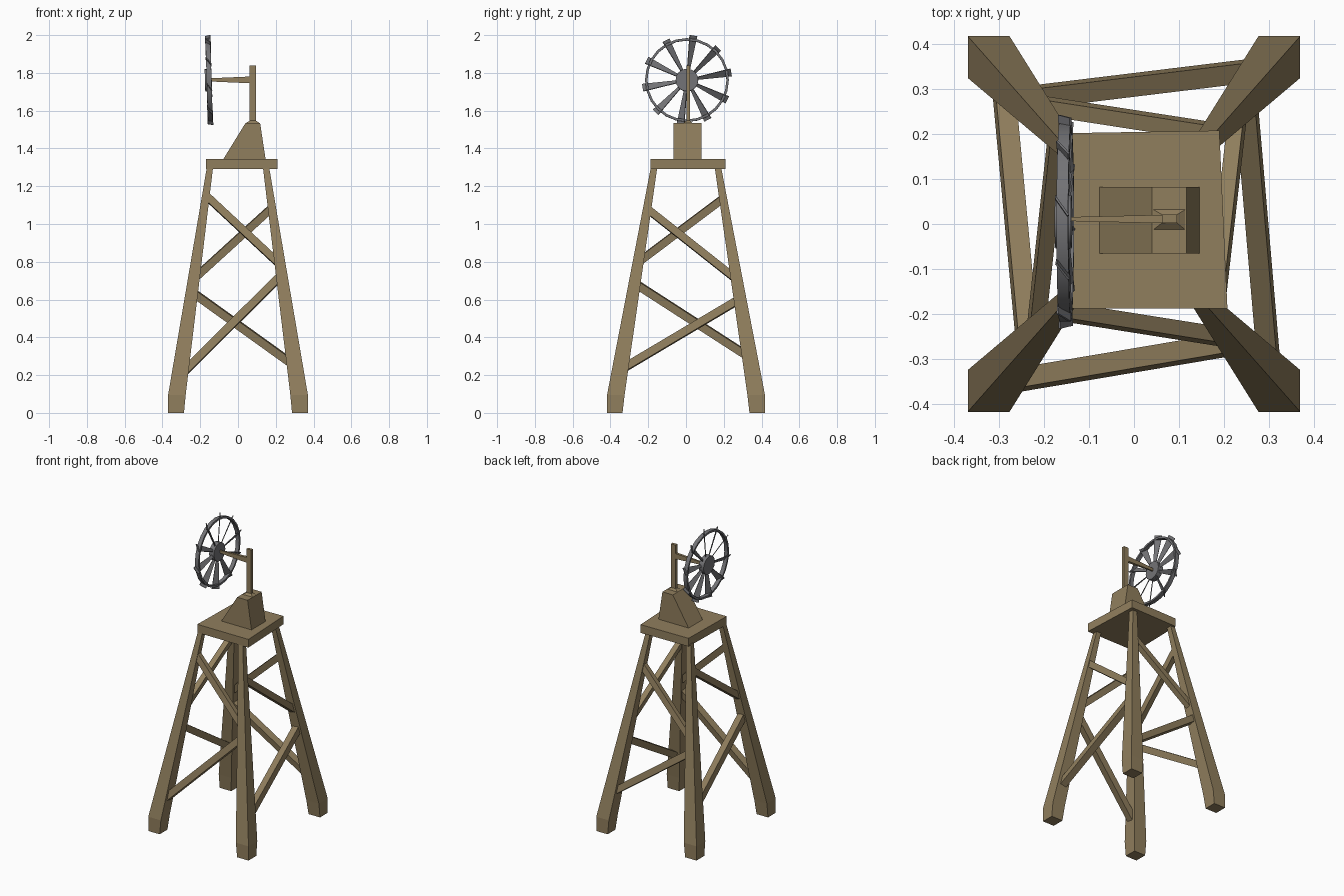
import bpy, bmesh, math
from mathutils import Vector, Matrix

if "Cube" in bpy.data.objects:
    bpy.data.objects.remove(bpy.data.objects["Cube"])


def material(name, rgb):
    m = bpy.data.materials.new(name)
    m.diffuse_color = (*rgb, 1)
    m.use_nodes = True
    m.node_tree.nodes["Principled BSDF"].inputs["Base Color"].default_value = m.diffuse_color
    return m


WOOD = material("weathered wood", (0.28, 0.21, 0.11))
STEEL = material("grey steel", (0.17, 0.17, 0.18))


def finish(name, bm, mat):
    bmesh.ops.recalc_face_normals(bm, faces=bm.faces)
    me = bpy.data.meshes.new(name)
    bm.to_mesh(me)
    bm.free()
    me.materials.append(mat)
    ob = bpy.data.objects.new(name, me)
    bpy.context.collection.objects.link(ob)
    return ob


def loft(bm, rings, cap=True):
    """Skin a list of equal-length point rings; without caps it closes on itself."""
    vs = [[bm.verts.new(p) for p in r] for r in rings]
    n = len(vs[0])
    pairs = list(zip(vs, vs[1:])) + ([] if cap else [(vs[-1], vs[0])])
    for a, b in pairs:
        for i in range(n):
            j = (i + 1) % n
            bm.faces.new((a[i], a[j], b[j], b[i]))
    if cap:
        bm.faces.new(vs[0])
        bm.faces.new(vs[-1])


def rect(x0, x1, y0, y1, z):
    return [(x0, y0, z), (x1, y0, z), (x1, y1, z), (x0, y1, z)]


def solid(name, rings, mat=WOOD):
    bm = bmesh.new()
    loft(bm, rings)
    return finish(name, bm, mat)


# Four tapering legs with square feet
for sx, side in ((-1, "left"), (1, "right")):
    for sy, end in ((-1, "front"), (1, "back")):
        solid(f"{end}_{side}_leg", [
            rect(sx * .286, sx * .37, sy * .336, sy * .418, 0),
            rect(sx * .277, sx * .37, sy * .325, sy * .418, .095),
            rect(sx * .132, sx * .165, sy * .152, sy * .186, 1.30)])


def leg_centre(sx, sy, z):
    t = (z - .095) / 1.2
    return Vector((sx * (.3225 - .1745 * t), sy * (.3725 - .2035 * t), z))


# Zigzag braces, one upper and one lower per side
def brace(name, a, b, normal, w, d):
    u = (b - a).normalized()
    n = Vector(normal)
    n = (n - u * n.dot(u)).normalized()
    s = u.cross(n)
    solid(name, [[p + s * w * i + n * d * j for i, j in
                  ((-.5, -.5), (.5, -.5), (.5, .5), (-.5, .5))] for p in (a, b)])


# side: (first leg, second leg, outward normal, upper heights, lower heights)
SIDES = {
    "front": ((-1, -1), (1, -1), (0, -1, .17), (1.15, .785), (.195, .73)),
    "back": ((-1, 1), (1, 1), (0, 1, .17), (.71, 1.085), (.64, .25)),
    "right": ((1, -1), (1, 1), (1, 0, .15), (1.08, .705), (.225, .603)),
    "left": ((-1, -1), (-1, 1), (-1, 0, .15), (.797, 1.135), (.687, .293)),
}
for side, (p, q, nrm, up, low) in SIDES.items():
    brace(f"{side}_upper_brace", leg_centre(*p, up[0]), leg_centre(*q, up[1]), nrm, .04, .035)
    brace(f"{side}_lower_brace", leg_centre(*p, low[0]), leg_centre(*q, low[1]), nrm, .042, .045)

# Slightly crooked platform
deck = [(-.169, -.188), (.208, -.188), (.19, .208), (-.16, .202)]
solid("platform", [[(x, y, z) for x, y in deck] for z in (1.29, 1.345)])

# Sloped pedestal, flared post and tapered axle arm
solid("pedestal", [rect(-.078, .146, -.066, .082, 1.343),
                   rect(.04, .117, -.066, .082, 1.535)])
solid("post", [rect(.04, .117, -.015, .034, 1.533),
               rect(.062, .096, .002, .021, 1.547),
               rect(.062, .096, .002, .021, 1.838)])
solid("axle_arm", [[(x, .011 + y * s, 1.763 + z * s * 1.9) for y, z in
                    ((-1, -1), (1, -1), (1, 1), (-1, 1))]
                   for x, s in ((-.145, .0045), (.07, .0095))])

# Wind wheel, built around the x axis then tilted slightly
TILT = Matrix.Translation((-.153, .005, 1.762)) @ Matrix.Rotation(-.03, 4, 'Y')


def around(x, r, a):
    return (x, r * math.cos(a), r * math.sin(a))


def smooth(ob):
    bpy.ops.object.select_all(action='DESELECT')
    ob.select_set(True)
    bpy.context.view_layer.objects.active = ob
    bpy.ops.object.shade_smooth_by_angle(angle=math.radians(35))


# Rim
N = 24
bm = bmesh.new()
loft(bm, [[around(x, r, 2 * math.pi * i / N) for x, r in
           ((-.013, .209), (.013, .209), (.013, .222), (-.013, .222))]
          for i in range(N)], cap=False)
bm.transform(TILT)
smooth(finish("wheel_rim", bm, STEEL))

# Hub
bm = bmesh.new()
loft(bm, [[around(x, .06, 2 * math.pi * i / 16) for i in range(16)] for x in (-.022, .014)])
bm.transform(TILT)
smooth(finish("wheel_hub", bm, STEEL))

# Pitched blades, widening outwards
bm = bmesh.new()
for k in range(10):
    blade = bmesh.new()
    loft(blade, [[(i * .005, r, j * w) for i, j in
                  ((-.5, -.5), (.5, -.5), (.5, .5), (-.5, .5))]
                 for r, w in ((.05, .016), (.238, .048))])
    blade.transform(Matrix.Rotation(math.radians(9.8 + 36 * k), 4, 'X')
                    @ Matrix.Rotation(math.radians(35), 4, 'Y'.replace('Y', 'Y')))
    tmp = bpy.data.meshes.new("blade_tmp")
    blade.to_mesh(tmp)
    blade.free()
    bm.from_mesh(tmp)
    bpy.data.meshes.remove(tmp)
bm.transform(TILT)
finish("wheel_blades", bm, STEEL)
